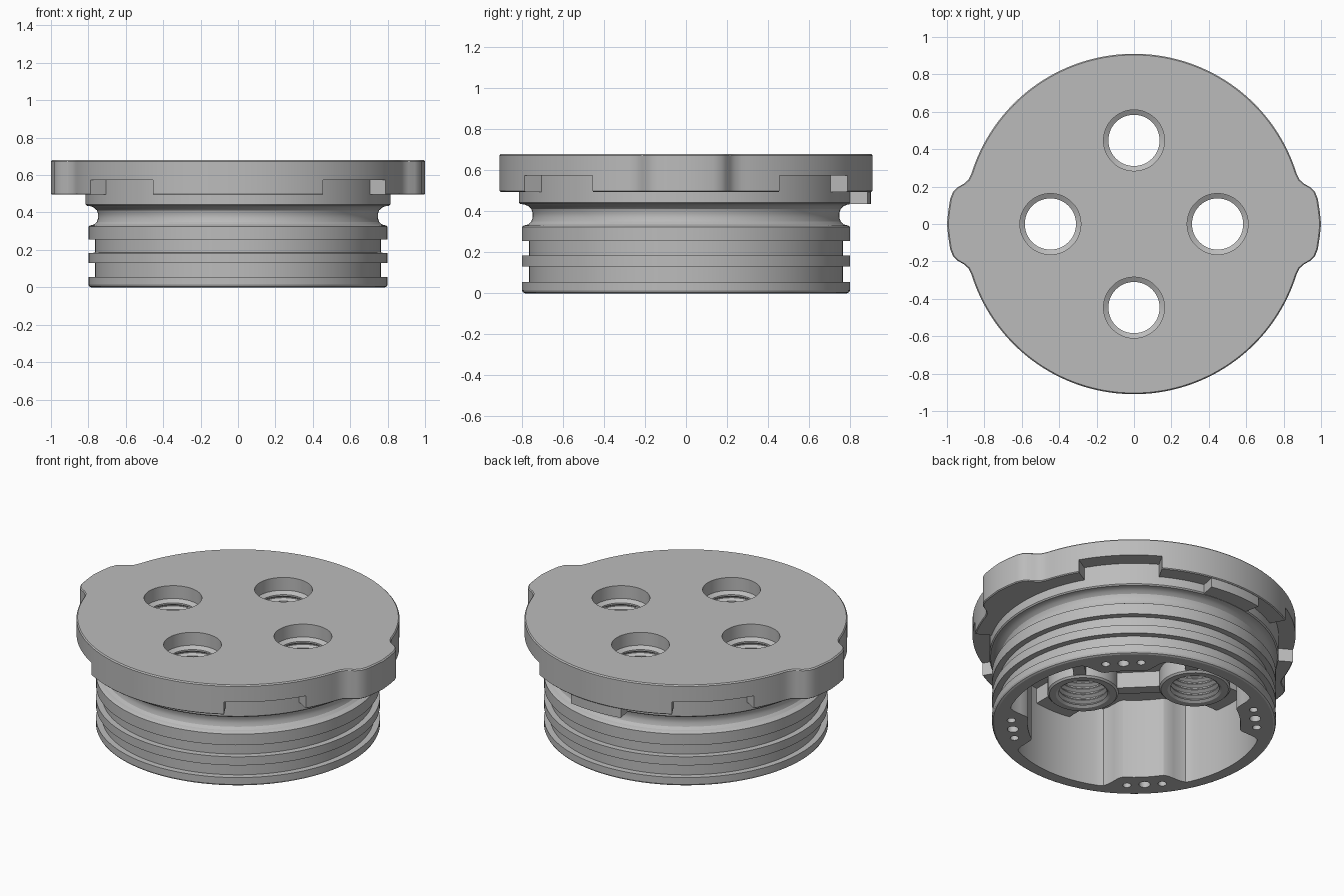
import bpy, bmesh, math
from math import sin, cos, radians, pi

if "Cube" in bpy.data.objects:
    bpy.data.objects.remove(bpy.data.objects["Cube"], do_unlink=True)

grey = bpy.data.materials.new("matte_grey")
grey.use_nodes = True
grey.diffuse_color = (0.5, 0.5, 0.5, 1)
grey.node_tree.nodes["Principled BSDF"].inputs["Base Color"].default_value = (0.5, 0.5, 0.5, 1)


def loft(name, rings):
    """Closed solid skinned through rings of equal point count, capped at both ends."""
    bm = bmesh.new()
    loops = [[bm.verts.new(p) for p in ring] for ring in rings]
    n = len(loops[0])
    for a, b in zip(loops, loops[1:]):
        for i in range(n):
            j = (i + 1) % n
            bm.faces.new((a[i], a[j], b[j], b[i]))
    bm.faces.new(loops[0][::-1])
    bm.faces.new(loops[-1])
    bmesh.ops.recalc_face_normals(bm, faces=bm.faces[:])
    mesh = bpy.data.meshes.new(name)
    bm.to_mesh(mesh)
    bm.free()
    mesh.materials.append(grey)
    ob = bpy.data.objects.new(name, mesh)
    bpy.context.collection.objects.link(ob)
    return ob


def prism(name, outline, levels):
    """Outline extruded through (z, scale) levels."""
    return loft(name, [[(x * s, y * s, z) for x, y in outline] for z, s in levels])


def revolve(name, profile, cx=0, cy=0, n=128):
    return loft(name, [[(cx + r * cos(2 * pi * i / n), cy + r * sin(2 * pi * i / n), z)
                        for i in range(n)] for r, z in profile])


def sector(name, r0, r1, a0, a1, z0, z1, n=16):
    angles = [radians(a0 + (a1 - a0) * i / n) for i in range(n + 1)]
    outline = [(r1 * cos(a), r1 * sin(a)) for a in angles]
    outline += [(r0 * cos(a), r0 * sin(a)) for a in reversed(angles)]
    return prism(name, outline, [(z0, 1), (z1, 1)])


def bar(name, p, q, width, z0, z1):
    dx, dy = q[0] - p[0], q[1] - p[1]
    k = width / 2 / math.hypot(dx, dy)
    nx, ny = -dy * k, dx * k
    outline = [(p[0] + nx, p[1] + ny), (p[0] - nx, p[1] - ny),
               (q[0] - nx, q[1] - ny), (q[0] + nx, q[1] + ny)]
    return prism(name, outline, [(z0, 1), (z1, 1)])


def combine(target, tool, operation):
    mod = target.modifiers.new(operation, 'BOOLEAN')
    mod.operation, mod.object, mod.solver = operation, tool, 'EXACT'
    bpy.context.view_layer.objects.active = target
    bpy.ops.object.modifier_apply(modifier=mod.name)
    bpy.data.objects.remove(tool, do_unlink=True)


# Flange outline: disc with two rounded side lobes
lobe = [(.885, .237), (.91, .215), (.945, .195), (.968, .172), (.983, .135), (.993, .07)]
half = [(x, -y) for x, y in lobe] + [(1, 0)] + lobe[::-1]
half = half[::-1][::-1]
arc = [(.91 * cos(radians(a)), .91 * sin(radians(a))) for a in [17.3 + 1.816 * i for i in range(81)]]
outline = half + arc + [(-x, -y) for x, y in half] + [(-x, -y) for x, y in arc]
cap = prism("cap", outline, [(.495, .994), (.5, 1), (.673, 1), (.68, .993)])

# Four notches under the flange, and the locating tab at the back
for k in range(4):
    combine(cap, sector("notch", .78, 1.1, 30 + 90 * k, 60 + 90 * k, .4, .575), 'DIFFERENCE')
combine(cap, sector("tab", .78, .902, 79, 101, .437, .55), 'UNION')

# Plug body with seal grooves and a rounded neck
plug = [(.785, 0), (.795, .005), (.8, .015), (.8, .055), (.765, .056), (.765, .13),
        (.8, .131), (.8, .184), (.765, .185), (.765, .255), (.8, .256), (.8, .325),
        (.79, .331), (.77, .336), (.755, .35), (.748, .37), (.748, .392), (.755, .412),
        (.77, .426), (.79, .434), (.808, .436), (.815, .443), (.815, .6)]
combine(cap, revolve("plug_body", plug), 'UNION')

# Open cavity with inward pads on the diagonals
cavity = []
for i in range(180):
    a = 2 * i
    d = abs((a % 90) - 45)
    t = min(1, max(0, (20 - d) / 9))
    r = .72 - .12 * t * t * (3 - 2 * t)
    cavity.append((r * cos(radians(a)), r * sin(radians(a))))
combine(cap, prism("cavity", cavity, [(-.02, 1), (.5, 1)]), 'DIFFERENCE')

# Port bosses, linked by ribs to each other and to the wall
ports = [(.447 * cos(k * pi / 2), .447 * sin(k * pi / 2)) for k in range(4)]
for k, (x, y) in enumerate(ports):
    combine(cap, revolve("boss", [(.19, .39), (.2, .4), (.2, .52)], x, y, 48), 'UNION')
    combine(cap, bar("link_rib", (x, y), ports[k - 1], .07, .402, .523), 'UNION')
    combine(cap, bar("wall_rib", (x, y), (x * 1.643, y * 1.643), .24, .405, .526), 'UNION')

# Threaded through ports
thread = [(.163, .72), (.163, .6), (.137, .585)]
for i in range(5):
    z = .575 - .036 * i
    thread += [(.137, z), (.156, z - .012), (.156, z - .018), (.137, z - .03)]
thread += [(.16, .385), (.16, .36)]
for x, y in ports:
    combine(cap, revolve("port", thread, x, y, 48), 'DIFFERENCE')

# Three blind screw holes in each pad
for k in range(4):
    a = radians(45 + 90 * k)
    for off, r in ((-.1, .024), (0, .032), (.1, .024)):
        x = .685 * cos(a) - off * sin(a)
        y = .685 * sin(a) + off * cos(a)
        combine(cap, revolve("screw_hole", [(r, -.02), (r, .1)], x, y, 20), 'DIFFERENCE')

# Smooth curved walls, crisp edges
bpy.ops.object.select_all(action='DESELECT')
cap.select_set(True)
bpy.context.view_layer.objects.active = cap
bpy.ops.object.shade_smooth_by_angle(angle=radians(25))
